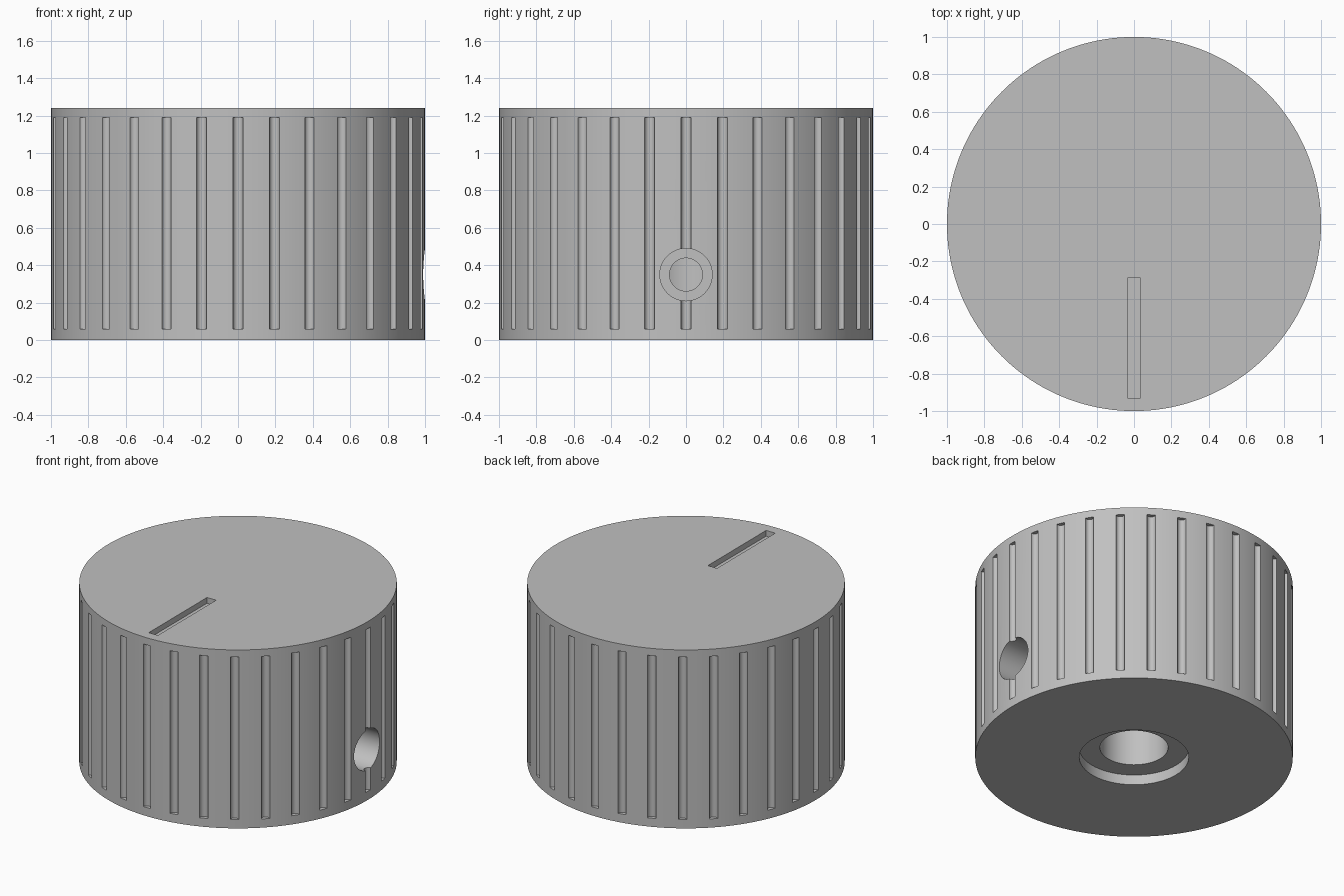
import bpy
import bmesh
from math import pi, radians
from mathutils import Matrix

if "Cube" in bpy.data.objects:
    bpy.data.objects.remove(bpy.data.objects["Cube"], do_unlink=True)

HEIGHT = 1.24
GROOVES = 32

grey = bpy.data.materials.new("satin grey")
grey.use_nodes = True
grey.diffuse_color = (0.53, 0.53, 0.53, 1)
grey.node_tree.nodes["Principled BSDF"].inputs["Base Color"].default_value = (0.53, 0.53, 0.53, 1)


def add_cylinder(bm, radius, low, high, segments, place=Matrix()):
    """Cylinder along z from low to high, then moved by place."""
    bmesh.ops.create_cone(bm, cap_ends=True, segments=segments, radius1=radius, radius2=radius,
                          depth=high - low,
                          matrix=place @ Matrix.Translation((0, 0, (low + high) / 2)))


def add_box(bm, low, high):
    centre = [(a + b) / 2 for a, b in zip(low, high)]
    size = [b - a for a, b in zip(low, high)]
    bmesh.ops.create_cube(bm, size=1, matrix=Matrix.Translation(centre) @ Matrix.Diagonal((*size, 1)))


def make_object(name, bm):
    mesh = bpy.data.meshes.new(name)
    bm.to_mesh(mesh)
    bm.free()
    mesh.materials.append(grey)
    obj = bpy.data.objects.new(name, mesh)
    bpy.context.collection.objects.link(obj)
    return obj


def cut(body, name, bm):
    """Subtract the shape in bm from the body, then discard the cutter."""
    cutter = make_object(name, bm)
    cutter.hide_render = True
    mod = body.modifiers.new(name, "BOOLEAN")
    mod.operation = "DIFFERENCE"
    mod.solver = "EXACT"
    mod.object = cutter
    bpy.context.view_layer.objects.active = body
    bpy.ops.object.modifier_apply(modifier=name)
    bpy.data.objects.remove(cutter, do_unlink=True)


# Knob body
bm = bmesh.new()
add_cylinder(bm, 1, 0, HEIGHT, 160)
knob = make_object("knob_body", bm)

# Round grip grooves around the side
bm = bmesh.new()
for i in range(GROOVES):
    place = Matrix.Rotation(2 * pi * i / GROOVES, 4, "Z") @ Matrix.Translation((1, 0, 0))
    add_cylinder(bm, 0.027, 0.06, 1.19, 24, place)
cut(knob, "grip_grooves", bm)

# Pointer slot in the top
bm = bmesh.new()
add_box(bm, (-0.035, -0.93, HEIGHT - 0.04), (0.035, -0.29, HEIGHT + 0.1))
cut(knob, "pointer_slot", bm)

# Shallow recess and shaft bore in the underside
for name, radius, top in (("base_recess", 0.345, 0.07), ("shaft_bore", 0.215, 0.9)):
    bm = bmesh.new()
    add_cylinder(bm, radius, -0.1, top, 64)
    cut(knob, name, bm)

# Stepped set screw hole from the left side into the bore
sideways = Matrix.Translation((0, 0, 0.35)) @ Matrix.Rotation(pi / 2, 4, "Y")
for name, radius, inner in (("screw_head_hole", 0.14, 0.55), ("screw_hole", 0.088, 0.05)):
    bm = bmesh.new()
    add_cylinder(bm, radius, inner, 1.1, 48, sideways)
    cut(knob, name, bm)

# Smooth the curved walls, keep the edges crisp
bpy.ops.object.select_all(action="DESELECT")
knob.select_set(True)
bpy.context.view_layer.objects.active = knob
bpy.ops.object.shade_smooth_by_angle(angle=radians(30))
